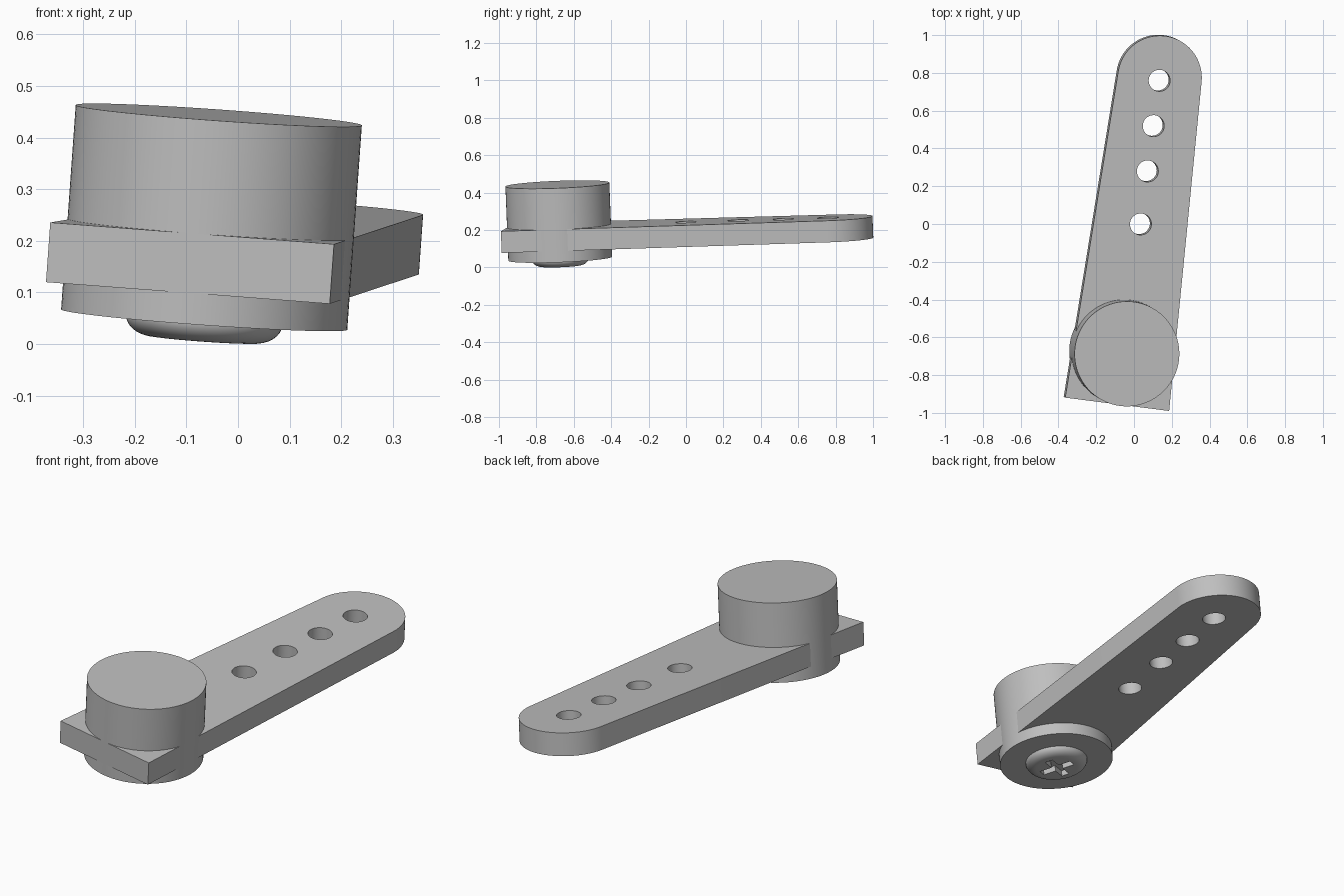
import bpy, bmesh, math
from mathutils import Matrix, Vector

if "Cube" in bpy.data.objects:
    bpy.data.objects.remove(bpy.data.objects["Cube"], do_unlink=True)

grey = bpy.data.materials.new("light grey")
grey.use_nodes = True
colour = (0.52, 0.52, 0.52, 1)
grey.diffuse_color = colour
grey.node_tree.nodes["Principled BSDF"].inputs["Base Color"].default_value = colour

# Tilted frame: origin on the arm's top face at the hub axis, y along the arm
up = Vector((0.0713, -0.0395, 1)).normalized()
along = Vector((math.sin(math.radians(7.3)), math.cos(math.radians(7.3)), 0))
along = (along - up * along.dot(up)).normalized()
side = along.cross(up)
frame = Matrix.Translation((-0.053, -0.679, 0.2227)) @ Matrix((side, along, up)).transposed().to_4x4()

HUB_R, TIP_R, TIP_Y, THICK = 0.278, 0.223, 1.466, 0.116
HUB_TOP, HUB_BOTTOM, HEAD_BOTTOM = 0.2215, -0.176, -0.215


def finish(name, bm):
    bmesh.ops.recalc_face_normals(bm, faces=bm.faces)
    mesh = bpy.data.meshes.new(name)
    bm.to_mesh(mesh)
    bm.free()
    mesh.materials.append(grey)
    obj = bpy.data.objects.new(name, mesh)
    obj.matrix_world = frame
    bpy.context.collection.objects.link(obj)
    return obj


def prism(name, outline, z0, z1):
    bm = bmesh.new()
    face = bm.faces.new([bm.verts.new((x, y, z0)) for x, y in outline])
    top = bmesh.ops.extrude_face_region(bm, geom=[face])["geom"]
    verts = [v for v in top if isinstance(v, bmesh.types.BMVert)]
    bmesh.ops.translate(bm, verts=verts, vec=(0, 0, z1 - z0))
    return finish(name, bm)


def arc(radius, cy, start, end, steps):
    angles = [math.radians(start + (end - start) * i / steps) for i in range(steps + 1)]
    return [(radius * math.cos(a), cy + radius * math.sin(a)) for a in angles]


def circle(radius, cy, steps):
    return arc(radius, cy, 0, 360, steps)[:-1]


def activate(obj):
    bpy.ops.object.select_all(action='DESELECT')
    obj.select_set(True)
    bpy.context.view_layer.objects.active = obj


def cut(obj, cutter):
    cutter.hide_render = True
    mod = obj.modifiers.new("cut", 'BOOLEAN')
    mod.operation = 'DIFFERENCE'
    mod.solver = 'EXACT'
    mod.object = cutter
    bpy.context.view_layer.update()
    activate(obj)
    bpy.ops.object.modifier_apply(modifier=mod.name)
    bpy.data.objects.remove(cutter, do_unlink=True)


# Tapered arm with square hub end and round tip
outline = [(-HUB_R, -HUB_R), (HUB_R, -HUB_R)] + arc(TIP_R, TIP_Y, 1.7, 178.3, 48)
arm = prism("arm", outline, -THICK, 0)
for y in (0.684, 0.967, 1.209, 1.451):
    cut(arm, prism("hole_cutter", circle(0.057, y, 40), -THICK - 0.1, 0.1))

# Hub running through the arm
hub = prism("hub", circle(HUB_R, 0, 96), HUB_BOTTOM, HUB_TOP)

# Rounded screw head, a profile spun round the hub axis
profile = [(0, HUB_BOTTOM + 0.01), (0.152, HUB_BOTTOM + 0.01)]
for i in range(9):
    a = math.radians(90 * i / 8)
    profile.append((0.1 + 0.052 * math.cos(a), HUB_BOTTOM - 0.039 * math.sin(a)))
profile.append((0, HEAD_BOTTOM))
bm = bmesh.new()
points = [bm.verts.new((r, 0, z)) for r, z in profile]
edges = [bm.edges.new(pair) for pair in zip(points, points[1:])]
bmesh.ops.spin(bm, geom=points + edges, axis=(0, 0, 1), cent=(0, 0, 0),
               angle=math.tau, steps=64, use_duplicate=False)
bmesh.ops.remove_doubles(bm, verts=bm.verts, dist=0.0005)
screw = finish("screw_head", bm)

# Cross recess in the screw head
w, l = 0.02, 0.085
quarter = [(l, -w), (l, w), (w, w)]
cross = []
for k in range(4):
    turn = Matrix.Rotation(math.radians(28 + 90 * k), 2)
    cross += [tuple(turn @ Vector(p)) for p in quarter]
cut(screw, prism("cross_cutter", cross, HEAD_BOTTOM - 0.05, HEAD_BOTTOM + 0.03))

for obj in (arm, hub, screw):
    activate(obj)
    bpy.ops.object.shade_smooth_by_angle(angle=math.radians(30))
